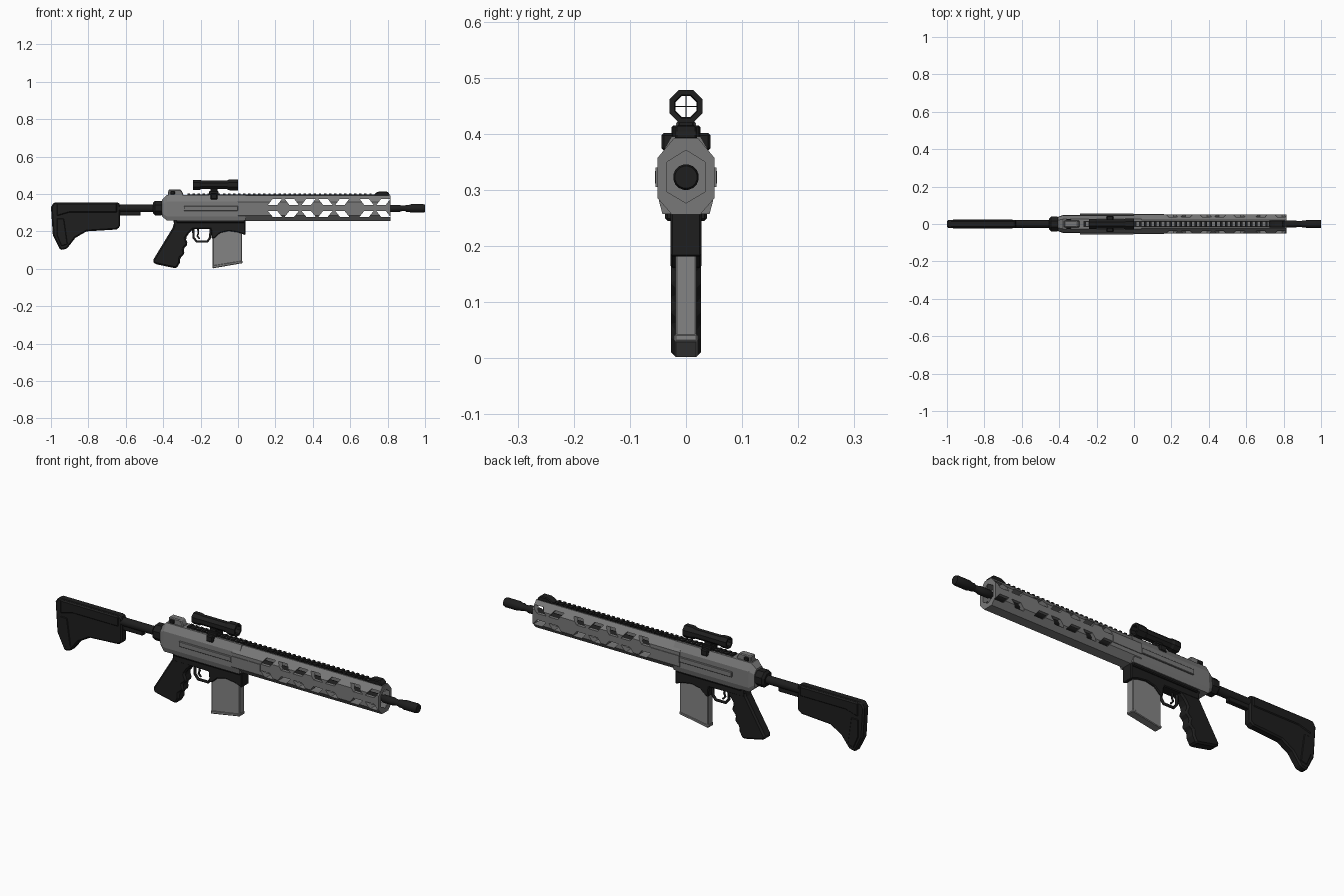
import bpy, bmesh, math
from mathutils import Vector

cube = bpy.data.objects.get("Cube")
if cube:
    bpy.data.objects.remove(cube, do_unlink=True)


def material(name, value):
    m = bpy.data.materials.new(name)
    m.use_nodes = True
    col = (value, value, value, 1)
    m.diffuse_color = col
    m.node_tree.nodes["Principled BSDF"].inputs["Base Color"].default_value = col
    return m


BLACK = material("matte black", 0.013)
GREY = material("gunmetal grey", 0.19)
LIGHT = material("magazine grey", 0.23)


def finish(name, bm, mat, bevel=0.0, smooth=False):
    bmesh.ops.recalc_face_normals(bm, faces=bm.faces)
    me = bpy.data.meshes.new(name)
    bm.to_mesh(me)
    bm.free()
    me.materials.append(mat)
    ob = bpy.data.objects.new(name, me)
    bpy.context.collection.objects.link(ob)
    if bevel:
        mod = ob.modifiers.new("edge bevel", "BEVEL")
        mod.width, mod.segments = bevel, 1
        mod.limit_method, mod.angle_limit = "ANGLE", math.radians(40)
    if smooth:
        for o in bpy.context.selected_objects:
            o.select_set(False)
        ob.select_set(True)
        bpy.context.view_layer.objects.active = ob
        bpy.ops.object.shade_smooth_by_angle(angle=math.radians(35))
    return ob


def prism(bm, start, end):
    """Join two matching outlines with side walls and end caps."""
    a = [bm.verts.new(p) for p in start]
    b = [bm.verts.new(p) for p in end]
    bm.faces.new(a)
    bm.faces.new(b[::-1])
    for i in range(len(a)):
        j = (i + 1) % len(a)
        bm.faces.new((a[i], b[i], b[j], a[j]))


def side_plate(name, outline, half, mat, bevel=0.0):
    """Side outline (x, z) extruded across the width."""
    bm = bmesh.new()
    prism(bm, [(x, -half, z) for x, z in outline], [(x, half, z) for x, z in outline])
    return finish(name, bm, mat, bevel)


def mirrored(right):
    return right + [(-y, z) for y, z in reversed(right) if y]


def long_bar(name, half_section, x0, x1, mat, bevel=0.0):
    """Half cross-section (y, z), mirrored and run along x."""
    sec = mirrored(half_section)
    bm = bmesh.new()
    prism(bm, [(x0, y, z) for y, z in sec], [(x1, y, z) for y, z in sec])
    return finish(name, bm, mat, bevel)


def boxes(name, items, mat, bevel=0.0):
    """Each item is (x0, x1, y0, y1, z0, z1)."""
    bm = bmesh.new()
    for x0, x1, y0, y1, z0, z1 in items:
        ring = [(x0, z0), (x1, z0), (x1, z1), (x0, z1)]
        prism(bm, [(x, y0, z) for x, z in ring], [(x, y1, z) for x, z in ring])
    return finish(name, bm, mat, bevel)


def turned(name, stations, zc, sides, mat, loop=False, smooth=False):
    """Profile (x, radius) turned about a lengthwise axis."""
    bm = bmesh.new()
    rings = []
    for x, r in stations:
        angles = [2 * math.pi * (i + 0.5) / sides for i in range(sides)]
        rings.append([bm.verts.new((x, r * math.cos(t), zc + r * math.sin(t))) for t in angles])
    pairs = list(zip(rings, rings[1:]))
    if loop:
        pairs.append((rings[-1], rings[0]))
    else:
        bm.faces.new(rings[0])
        bm.faces.new(rings[-1])
    for a, b in pairs:
        for i in range(sides):
            j = (i + 1) % sides
            bm.faces.new((a[i], a[j], b[j], b[i]))
    return finish(name, bm, mat, smooth=smooth)


def cut(ob, cutter):
    mod = ob.modifiers.new("cut", "BOOLEAN")
    mod.operation, mod.solver, mod.object = "DIFFERENCE", "EXACT", cutter
    deps = bpy.context.evaluated_depsgraph_get()
    me = bpy.data.meshes.new_from_object(ob.evaluated_get(deps))
    ob.modifiers.clear()
    ob.data = me
    bpy.data.objects.remove(cutter, do_unlink=True)


def rod(name, points, radius, mat):
    cu = bpy.data.curves.new(name, "CURVE")
    cu.dimensions = "3D"
    cu.bevel_depth, cu.bevel_resolution, cu.use_fill_caps = radius, 1, True
    sp = cu.splines.new("POLY")
    sp.points.add(len(points) - 1)
    for p, (x, z) in zip(sp.points, points):
        p.co = (x, 0, z, 1)
    cu.materials.append(mat)
    ob = bpy.data.objects.new(name, cu)
    bpy.context.collection.objects.link(ob)


AXIS = 0.323

# Shoulder stock with a wider upper spine and butt pad
side_plate("stock", [(-1, .33), (-.985, .355), (-.64, .355), (-.63, .345), (-.63, .225), (-.65, .21),
                     (-.81, .2), (-.87, .165), (-.915, .107), (-.95, .1), (-.99, .18)], .021, BLACK, .008)
side_plate("stock_spine", [(-.97, .352), (-.645, .352), (-.645, .3), (-.9, .3), (-.97, .28)], .025, BLACK, .006)
side_plate("stock_lower_rib", [(-.97, .27), (-.93, .27), (-.91, .13), (-.945, .12), (-.97, .18)], .024, BLACK, .004)
turned("buffer_tube", [(-.65, .021), (-.42, .021)], AXIS, 12, BLACK, smooth=True)
boxes("buffer_rail", [(-.635, -.52, -.012, .012, .285, .315)], BLACK, .003)
turned("rear_collar", [(-.455, .03), (-.445, .042), (-.41, .042), (-.4, .036)], AXIS + .002, 8, BLACK)

# Upper receiver with tapered rear end
sec = mirrored([(.026, .395), (.046, .36), (.048, .28), (.042, .257)])
receiver = bmesh.new()
prism(receiver, [(-.38, y, z) for y, z in sec], [(.04, y, z) for y, z in sec])
prism(receiver, [(-.405, y * .8, AXIS + (z - AXIS) * .65) for y, z in sec], [(-.38, y, z) for y, z in sec])
finish("receiver", receiver, GREY)
boxes("receiver_side_bars", [(-.29, .0, s * .05 - .005, s * .05 + .005, .31, .336) for s in (-1, 1)], GREY, .002)

# Hollow handguard with slanted slots
outer = [(.021, .393), (.051, .357), (.051, .286), (.025, .256)]
guard = long_bar("handguard", outer, 0, .815, GREY)
cut(guard, long_bar("bore_cutter", [(0, .371), (.034, .35), (.034, .297), (0, .277)], .05, .9, GREY))
slots = bmesh.new()
starts = [.16, .25, .34, .43, .52, .65, .74]
for i, x in enumerate(starts):
    lean = .025 if i % 2 == 0 else -.025
    low, high = x + max(0, -lean), x + max(0, lean)
    for z0, z1 in ((.341, .374), (.309, .278)):
        quad = [(low, z0), (low + .05, z0), (high + .05, z1), (high, z1)]
        prism(slots, [(px, -.1, z) for px, z in quad], [(px, .1, z) for px, z in quad])
cut(guard, finish("slot_cutter", slots, GREY))
boxes("handguard_rear_bands", [(.0, .16, s * .051 - .003, s * .051 + .003, .305, .34) for s in (-1, 1)], GREY)

# Barrel and muzzle device
turned("barrel", [(.04, .015), (.8, .015), (.81, .019), (.865, .019), (.875, .015), (.94, .015)],
       AXIS, 16, BLACK, smooth=True)
turned("muzzle_device", [(.89, .013), (.9, .019), (.915, .019), (.925, .023), (.99, .023), (1, .02)],
       AXIS, 16, BLACK, smooth=True)

# Top rail: two side strips bridged by teeth
rail = [(-.27, .73, s * .0125 - .003, s * .0125 + .003, .388, .398) for s in (-1, 1)]
rail += [(-.27 + i * .027, -.257 + i * .027, -.017, .017, .388, .403) for i in range(37)]
boxes("top_rail", rail, BLACK)

# Folded front sight and rear sight
side_plate("front_sight", [(.72, .39), (.735, .405), (.755, .414), (.795, .414), (.81, .402), (.81, .39)],
           .02, BLACK, .004)
side_plate("rear_sight_base", [(-.375, .39), (-.372, .423), (-.305, .423), (-.295, .405), (-.29, .39)],
           .018, GREY, .004)
boxes("rear_sight_knobs", [(-.362, -.338, s * .02 - .006, s * .02 + .006, .397, .415) for s in (-1, 1)], BLACK, .003)

# Scope tube, crosshair and mount
SCOPE = .449
turned("scope", [(-.24, .029), (-.205, .029), (-.195, .025), (-.06, .025), (-.045, .032), (0, .032),
                 (0, .022), (-.24, .02)], SCOPE, 8, BLACK, loop=True)
boxes("crosshair", [(-.12, -.118, -.022, .022, SCOPE - .001, SCOPE + .001),
                    (-.12, -.118, -.001, .001, SCOPE - .022, SCOPE + .022)], BLACK)
boxes("scope_mount", [(-.148, -.11, -.015, .015, .395, .43), (-.155, -.103, -.024, .024, .39, .415)], BLACK, .003)
boxes("mount_clamps", [(-.148, -.11, s * .032 - .012, s * .032 + .012, .37, .402) for s in (-1, 1)], BLACK, .005)

# Lower receiver with arched magazine well
side_plate("lower_receiver", [(-.345, .262), (.04, .262), (.04, .18), (.0, .195), (-.05, .202), (-.095, .192),
                              (-.125, .165), (-.14, .16), (-.145, .213), (-.34, .215)], .028, BLACK, .004)
boxes("lower_flange", [(-.33, .035, -.037, .037, .245, .262)], BLACK, .004)

# Magazine with slanted base
side_plate("magazine", [(-.135, .22), (.022, .22), (.022, .032), (-.135, .006)], .019, LIGHT, .003)
side_plate("magazine_base", [(-.137, .018), (.024, .044), (.024, .03), (-.137, .002)], .021, LIGHT, .003)

# Pistol grip with finger notches
side_plate("grip", [(-.34, .25), (-.22, .25), (-.235, .215), (-.262, .19), (-.28, .163), (-.268, .132),
                    (-.292, .107), (-.285, .08), (-.31, .058), (-.31, .034), (-.328, .002),
                    (-.36, .008), (-.445, .026), (-.457, .042), (-.35, .218)], .027, BLACK, .008)

# Trigger and guard
rod("trigger_guard", [(-.24, .215), (-.237, .165), (-.22, .145), (-.165, .145), (-.15, .165), (-.145, .22)],
    .007, BLACK)
rod("trigger", [(-.215, .22), (-.212, .19), (-.218, .175), (-.205, .16)], .005, BLACK)
